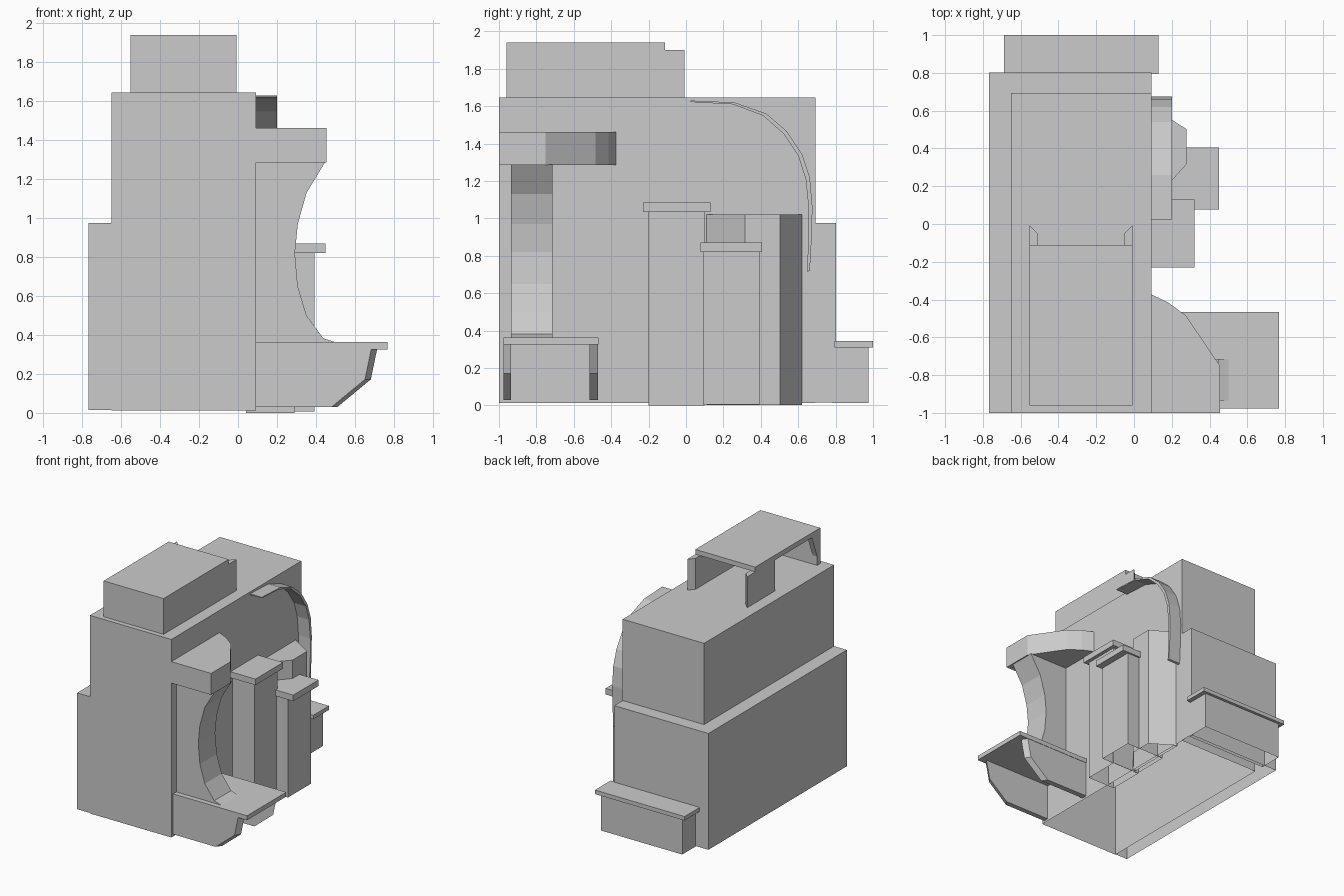
import bpy, bmesh

AXES = {'x': lambda a, b, t: (t, a, b),
        'y': lambda a, b, t: (a, t, b),
        'z': lambda a, b, t: (a, b, t)}


def loft(name, axis, prof_a, lo, prof_b, hi, open_lo=False):
    """Solid between two matching outlines; optionally open at the low end."""
    f = AXES[axis]
    bm = bmesh.new()
    va = [bm.verts.new(f(a, b, lo)) for a, b in prof_a]
    vb = [bm.verts.new(f(a, b, hi)) for a, b in prof_b]
    n = len(va)
    cap = bm.faces.new(va)
    bm.faces.new(vb[::-1])
    for i in range(n):
        j = (i + 1) % n
        bm.faces.new((va[i], vb[i], vb[j], va[j]))
    bmesh.ops.recalc_face_normals(bm, faces=bm.faces[:])
    if open_lo:
        bm.faces.remove(cap)
    me = bpy.data.meshes.new(name)
    bm.to_mesh(me)
    bm.free()
    ob = bpy.data.objects.new(name, me)
    bpy.context.collection.objects.link(ob)
    return ob


def prism(name, axis, prof, lo, hi, open_lo=False):
    return loft(name, axis, prof, lo, prof, hi, open_lo)


def box(name, x0, x1, y0, y1, z0, z1, open_lo=False):
    return prism(name, 'z', [(x0, y0), (x1, y0), (x1, y1), (x0, y1)], z0, z1, open_lo)


# Main stepped body, hollow and open underneath
box("lower_body", -0.767, 0.092, -1.0, 0.803, 0.016, 0.975, True)
box("upper_body", -0.65, 0.092, -1.0, 0.693, 0.012, 1.645, True)

# Rear step with overhanging slab
box("rear_step", -0.65, 0.092, 0.78, 0.977, 0.012, 0.315, True)
box("rear_slab", -0.687, 0.13, 0.795, 1.0, 0.311, 0.344)

# Roof housing: slab, front wall, right wall, broken left wall
box("roof_slab", -0.553, -0.007, -0.955, -0.112, 1.90, 1.94)
box("roof_front_wall", -0.553, -0.007, -0.96, -0.92, 1.64, 1.94)
prism("roof_right_wall", 'z',
      [(-0.007, -0.96), (-0.007, -0.007), (-0.05, -0.05), (-0.05, -0.96)], 1.64, 1.90)
prism("roof_left_wall", 'z',
      [(-0.553, -0.37), (-0.553, -0.007), (-0.51, -0.05), (-0.51, -0.37)], 1.64, 1.90)
prism("roof_left_gusset", 'x',
      [(-0.95, 1.64), (-0.95, 1.90), (-0.85, 1.90)], -0.553, -0.51)

# Front bay: curved column, rounded canopy, counter on two brackets
prism("curved_column", 'y',
      [(0.08, 0.355), (0.51, 0.36), (0.438, 0.383), (0.352, 0.50), (0.307, 0.65),
       (0.292, 0.82), (0.307, 0.97), (0.352, 1.13), (0.447, 1.287), (0.08, 1.287)],
      -0.935, -0.715)
prism("canopy", 'z',
      [(0.08, -1.0), (0.455, -1.0), (0.455, -0.75), (0.275, -0.485),
       (0.18, -0.415), (0.092, -0.373), (0.08, -0.373)], 1.285, 1.462)
box("counter_slab", 0.08, 0.767, -0.977, -0.467, 0.326, 0.363)
outer = [(0.08, 0.03), (0.48, 0.03), (0.652, 0.172), (0.685, 0.33), (0.08, 0.33)]
inner = [(0.08, 0.03), (0.51, 0.03), (0.682, 0.172), (0.715, 0.33), (0.08, 0.33)]
for side, y_out, y_in in (("front", -0.977, -0.935), ("rear", -0.47, -0.515)):
    loft("counter_bracket_" + side, 'y', outer, y_out, inner, y_in)

# Capped square pillars
for name, x1, cap_x, y0, y1, z0, z1, o in (
        ("tall_pillar", 0.29, 0.32, -0.20, 0.10, 0.0, 1.035, 0.03),
        ("short_pillar", 0.393, 0.45, 0.09, 0.393, 0.006, 0.82, 0.013)):
    box(name, 0.04, x1, y0, y1, z0, z1, True)
    box(name + "_cap", 0.08, cap_x, y0 - o, y1 + o, z1, z1 + 0.05)

# Angled bay pillar
prism("angled_pillar", 'z',
      [(0.08, 0.11), (0.092, 0.11), (0.277, 0.315), (0.277, 0.503),
       (0.092, 0.62), (0.08, 0.62)], 0.002, 1.022, True)

# Curved strip arching over the pillars
arch_outer = [(0.025, 1.63), (0.26, 1.62), (0.43, 1.56), (0.54, 1.465), (0.62, 1.345),
              (0.662, 1.22), (0.676, 1.06), (0.672, 0.90), (0.662, 0.72)]
arch_inner = [(0.025, 1.622), (0.25, 1.61), (0.413, 1.549), (0.522, 1.452), (0.60, 1.335),
              (0.64, 1.21), (0.656, 1.05), (0.656, 0.90), (0.646, 0.714)]
prism("arched_strip", 'x', arch_outer + arch_inner[::-1], 0.08, 0.20)
